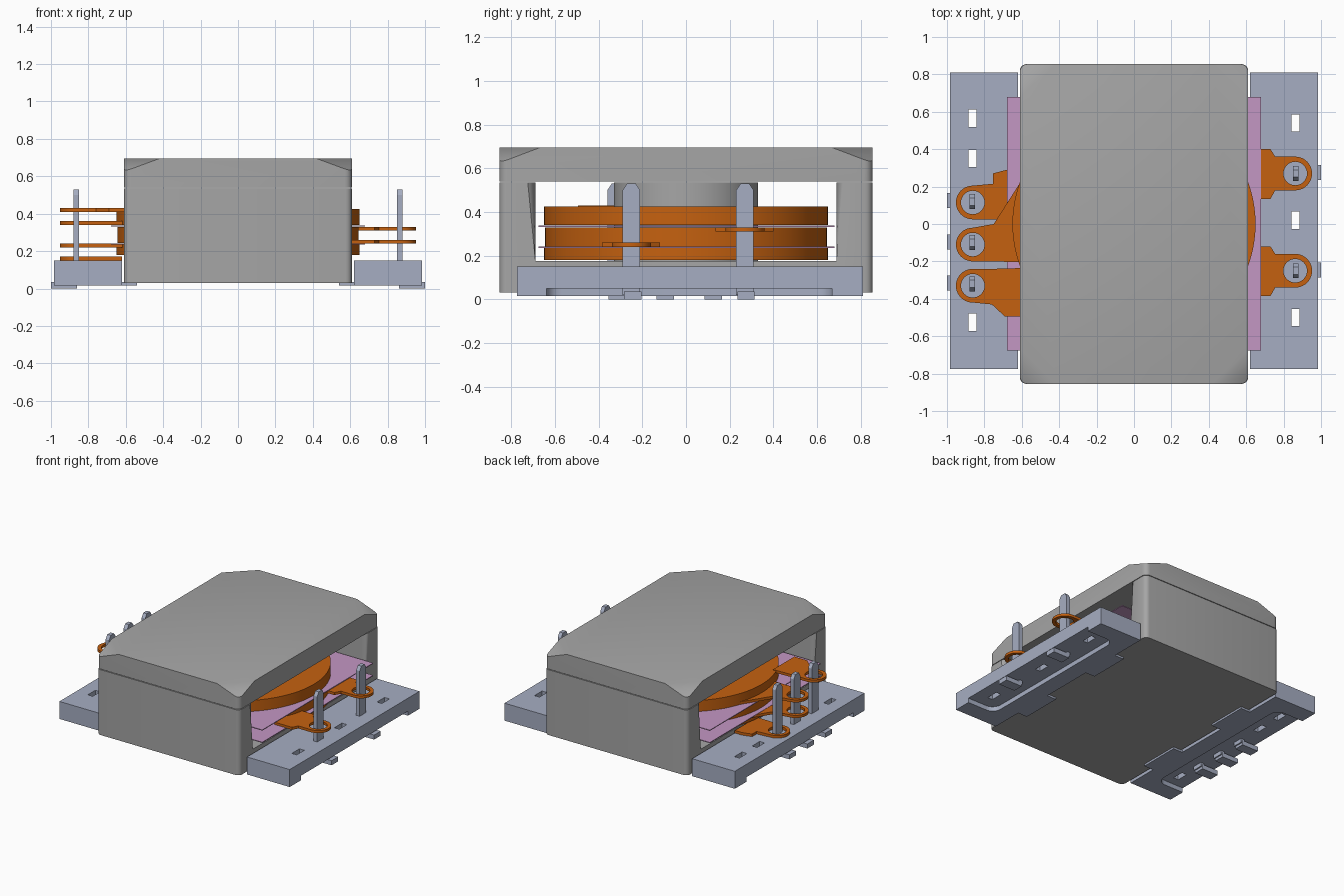
import bpy, bmesh, math
from mathutils import Vector

cube = bpy.data.objects.get("Cube")
if cube:
    bpy.data.objects.remove(cube)


def material(name, rgb):
    m = bpy.data.materials.new(name)
    m.use_nodes = True
    m.diffuse_color = (*rgb, 1)
    m.node_tree.nodes["Principled BSDF"].inputs["Base Color"].default_value = (*rgb, 1)
    return m


GREY = material("ferrite grey", (0.38, 0.38, 0.38))
ORANGE = material("copper orange", (0.56, 0.12, 0.005))
BLUE = material("pale blue grey", (0.38, 0.42, 0.54))
PINK = material("insulator pink", (0.55, 0.31, 0.55))


def finish(name, bm, mat):
    bmesh.ops.recalc_face_normals(bm, faces=bm.faces)
    mesh = bpy.data.meshes.new(name)
    bm.to_mesh(mesh)
    bm.free()
    mesh.materials.clear()
    mesh.materials.append(mat)
    mesh.shade_smooth()
    mesh.set_sharp_from_angle(angle=math.radians(30))
    ob = bpy.data.objects.new(name, mesh)
    bpy.context.scene.collection.objects.link(ob)
    return ob


def flat(name, loops, z0, z1, mat):
    """Plate from an outline plus hole loops, between two heights."""
    cu = bpy.data.curves.new(name, 'CURVE')
    cu.dimensions = '2D'
    cu.fill_mode = 'BOTH'
    cu.extrude = (z1 - z0) / 2
    for loop in loops:
        sp = cu.splines.new('POLY')
        sp.points.add(len(loop) - 1)
        for p, (x, y) in zip(sp.points, loop):
            p.co = (x, y, 0, 1)
        sp.use_cyclic_u = True
    tmp = bpy.data.objects.new(name + "_outline", cu)
    bpy.context.scene.collection.objects.link(tmp)
    bpy.context.view_layer.update()
    mesh = bpy.data.meshes.new_from_object(tmp.evaluated_get(bpy.context.evaluated_depsgraph_get()))
    bm = bmesh.new()
    bm.from_mesh(mesh)
    bpy.data.objects.remove(tmp)
    bpy.data.meshes.remove(mesh)
    bmesh.ops.remove_doubles(bm, verts=bm.verts, dist=0.0002)
    bmesh.ops.translate(bm, verts=bm.verts, vec=(0, 0, (z0 + z1) / 2))
    for f in bm.faces:
        f.material_index = 0
    return finish(name, bm, mat)


def prism_x(profile, x0, x1):
    """Solid from a (y, z) profile swept along x."""
    bm = bmesh.new()
    face = bm.faces.new([bm.verts.new((x0, y, z)) for y, z in profile])
    new = bmesh.ops.extrude_face_region(bm, geom=[face])["geom"]
    bmesh.ops.translate(bm, vec=(x1 - x0, 0, 0),
                        verts=[v for v in new if isinstance(v, bmesh.types.BMVert)])
    return bm


def round_uprights(bm, r):
    edges = [e for e in bm.edges
             if (e.verts[0].co - e.verts[1].co).xy.length < 1e-5]
    bmesh.ops.bevel(bm, geom=edges, offset=r, segments=5, profile=0.5, affect='EDGES')


def rect(x0, x1, y0, y1):
    return [(x0, y0), (x1, y0), (x1, y1), (x0, y1)]


def arc(cx, cy, r, a0, a1, n):
    steps = [math.radians(a0 + (a1 - a0) * i / n) for i in range(n + 1)]
    return [(cx + r * math.cos(a), cy + r * math.sin(a)) for a in steps]


def circle(cx, cy, r, n=32):
    return arc(cx, cy, r, 0, 360, n)[:-1]


# Core: channel-shaped base, round centre post, lid with cut corners
HX, HY, LEG = 0.61, 0.855, 0.69
core = prism_x([(-HY, 0.03), (HY, 0.03), (HY, 0.535), (LEG, 0.535), (LEG, 0.175),
                (-LEG, 0.175), (-LEG, 0.535), (-HY, 0.535)], -HX, HX)
round_uprights(core, 0.035)
finish("core_base", core, GREY)
flat("core_post", [circle(0, 0, 0.33, 64)], 0.17, 0.535, GREY)

lid = prism_x(rect(-HY, HY, 0.54, 0.695), -HX, HX)
round_uprights(lid, 0.04)
for sx in (-1, 1):
    for sy in (-1, 1):
        a = Vector((sx * 0.42, sy * HY, 0.695))
        b = Vector((sx * HX, sy * 0.67, 0.695))
        c = Vector((sx * HX, sy * HY, 0.625))
        n = (b - a).cross(c - a)
        if n.z < 0:
            n.negate()
        cut = bmesh.ops.bisect_plane(lid, geom=lid.verts[:] + lid.edges[:] + lid.faces[:],
                                     plane_co=a, plane_no=n, clear_outer=True)
        bmesh.ops.holes_fill(lid, edges=[e for e in cut["geom_cut"]
                                         if isinstance(e, bmesh.types.BMEdge)])
finish("core_lid", lid, GREY)

# Windings and the insulating sheets between them
for name, z0, z1, r in (("lower", 0.18, 0.235, 0.65), ("middle", 0.243, 0.328, 0.645),
                        ("upper", 0.34, 0.425, 0.65)):
    flat(name + "_winding", [circle(0, 0, r, 96), circle(0, 0, 0.35, 64)], z0, z1, ORANGE)
for name, z in (("lower", 0.236), ("upper", 0.331)):
    flat(name + "_insulator", [rect(-0.68, 0.68, -0.675, 0.68), circle(0, 0, 0.34, 64)],
         z, z + 0.006, PINK)


def terminal(name, side, y, z, root):
    """Ring terminal; root runs from the low-y side to the high-y side."""
    cx = 0.862
    eye = arc(cx, y, 0.09, -90, 90, 20)
    outline = [p for p in root if p[1] < y] + eye + [p for p in root if p[1] >= y]
    loops = [outline, circle(cx, y, 0.063)]
    flat(name, [[(side * px, py) for px, py in lp] for lp in loops],
         z - 0.01, z + 0.01, ORANGE)


def wide_root(y0, y1, lo, hi):
    return [(0.58, y0), (0.73, y0), (0.755, lo), (0.755, hi), (0.73, y1), (0.58, y1)]


terminal("left_back_terminal", 1, 0.27, 0.32, wide_root(0.135, 0.40, 0.18, 0.36))
terminal("left_front_terminal", 1, -0.25, 0.25, wide_root(-0.385, -0.12, -0.34, -0.16))
terminal("right_back_terminal", -1, 0.115, 0.16,
         [(0.62, 0.02), (0.75, 0.025), (0.755, 0.215), (0.755, 0.27), (0.68, 0.29), (0.62, 0.29)])
for name, z in (("lower", 0.23), ("upper", 0.35)):
    terminal("right_middle_terminal_" + name, -1, -0.11, z,
             [(0.58, -0.205), (0.76, -0.2), (0.75, 0.0), (0.60, 0.235)])
terminal("right_front_terminal", -1, -0.33, 0.42,
         [(0.58, -0.495), (0.69, -0.495), (0.76, -0.43), (0.76, -0.24), (0.58, -0.235)])

# Carrier plates with slots, an open recess underneath, hooks, pins and feet
for label, side, pins, slots in (("left", 1, (0.27, -0.25), (0.54, 0.02, -0.5)),
                                 ("right", -1, (0.12, -0.10, -0.32), (0.565, 0.35, -0.525))):
    def mirrored(loop):
        return [(side * x, y) for x, y in loop]

    holes = [rect(0.843, 0.885, s - 0.046, s + 0.046) for s in slots]
    flat(label + "_carrier_top",
         [mirrored(lp) for lp in [rect(0.62, 0.985, -0.775, 0.81)] + holes],
         0.05, 0.15, BLUE)
    recess = arc(0.82, 0.60, 0.07, 90, 180, 6) + arc(0.82, -0.57, 0.07, 180, 270, 6)
    flat(label + "_carrier_rim",
         [mirrored([(0.62, -0.775), (0.62, 0.81), (0.985, 0.81), (0.985, 0.67)]
                   + recess + [(0.985, -0.64), (0.985, -0.775)])], 0.015, 0.05, BLUE)
    for where, y in (("front", -0.37), ("back", 0.37)):
        flat(label + "_" + where + "_hook",
             [mirrored(rect(0.54, 0.63, y - 0.16, y + 0.16))], 0.015, 0.035, BLUE)
    for i, y in enumerate(pins):
        post = prism_x([(y - 0.04, 0.02), (y + 0.04, 0.02), (y + 0.04, 0.50),
                        (y + 0.02, 0.53), (y - 0.02, 0.53), (y - 0.04, 0.50)],
                       side * 0.85, side * 0.88)
        finish(f"{label}_pin_{i + 1}", post, BLUE)
        flat(f"{label}_pin_foot_{i + 1}", [mirrored(rect(0.86, 1.0, y - 0.035, y + 0.045))],
             0.0, 0.035, BLUE)
